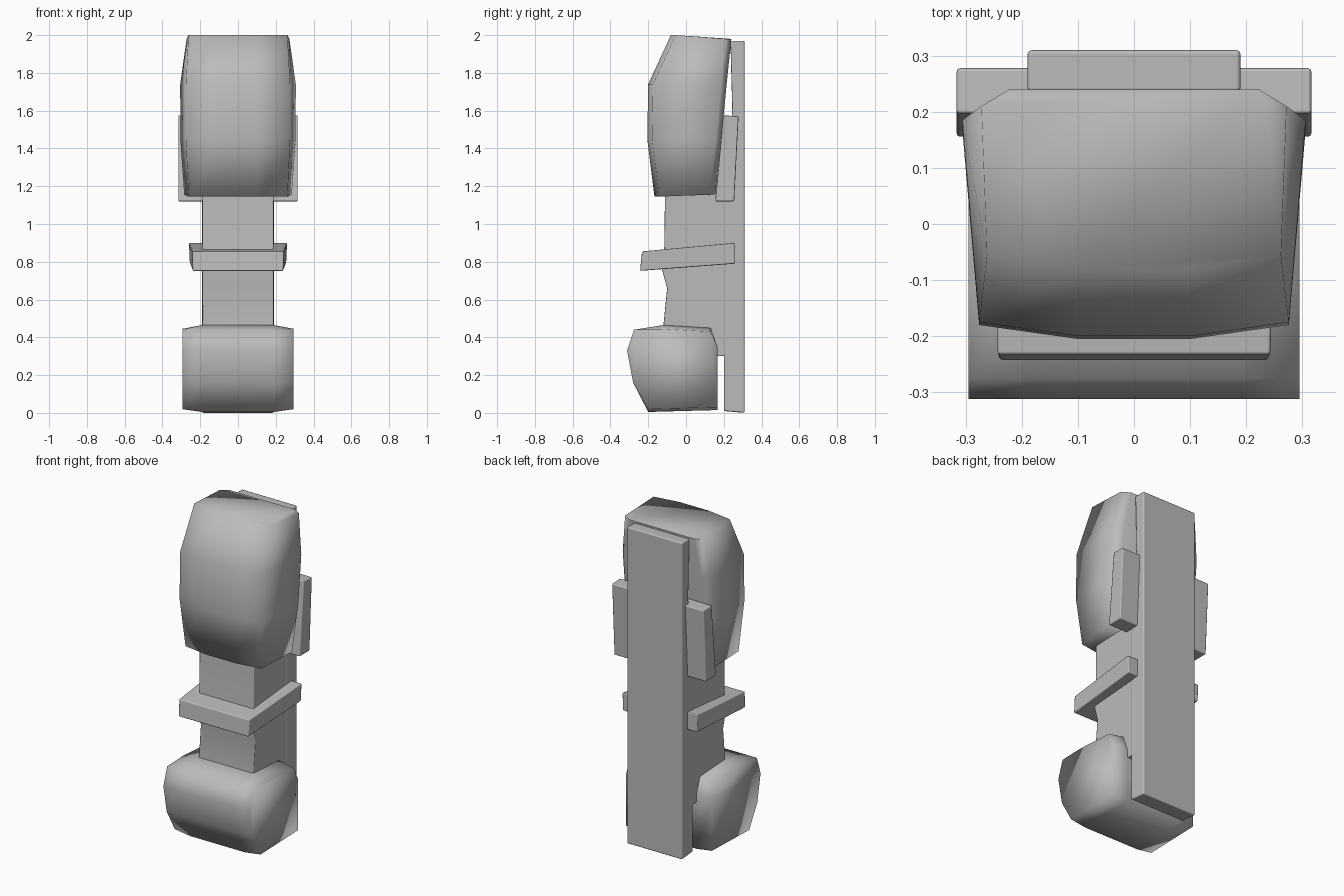
import bpy, bmesh, math

cube = bpy.data.objects.get("Cube")
if cube:
    bpy.data.objects.remove(cube, do_unlink=True)

stone = bpy.data.materials.new("grey_stone")
stone.use_nodes = True
grey = (0.5, 0.5, 0.5, 1)
stone.diffuse_color = grey
stone.node_tree.nodes["Principled BSDF"].inputs["Base Color"].default_value = grey


def loft(name, rings, bevel=0.0, angle=40):
    """Skin closed rings of points, cap both ends and smooth the result."""
    bm = bmesh.new()
    rows = [[bm.verts.new(p) for p in ring] for ring in rings]
    n = len(rows[0])
    for a, b in zip(rows, rows[1:]):
        for i in range(n):
            j = (i + 1) % n
            bm.faces.new((a[i], a[j], b[j], b[i]))
    bm.faces.new(rows[0][::-1])
    bm.faces.new(rows[-1])
    bmesh.ops.recalc_face_normals(bm, faces=bm.faces)
    mesh = bpy.data.meshes.new(name)
    bm.to_mesh(mesh)
    bm.free()
    mesh.materials.append(stone)
    obj = bpy.data.objects.new(name, mesh)
    bpy.context.collection.objects.link(obj)
    bpy.ops.object.select_all(action='DESELECT')
    obj.select_set(True)
    bpy.context.view_layer.objects.active = obj
    bpy.ops.object.shade_smooth_by_angle(angle=math.radians(angle))
    if bevel:
        mod = obj.modifiers.new("soft_edges", 'BEVEL')
        mod.width, mod.segments, mod.limit_method = bevel, 2, 'ANGLE'
        mod.harden_normals = True
    return obj


def across(profile, half):
    """Two copies of a (y, z) profile at -half and +half."""
    return [[(x, y, z) for y, z in profile] for x in (-half, half)]


# Rear post and neck
loft("rear_post", across([(0.2, 0.01), (0.31, 0.0), (0.31, 1.97), (0.235, 1.97),
                          (0.245, 1.6), (0.2, 1.2), (0.2, 0.4)], 0.19), 0.008)
loft("neck", across([(0.25, 0.3), (0.25, 1.25), (-0.11, 1.25), (-0.115, 0.88),
                     (-0.13, 0.77), (-0.1, 0.66), (-0.12, 0.46), (-0.12, 0.3)],
                    0.188), 0.006)

# Foot block: side profile, swelling a little above and below in the middle
foot = [(-0.2, 0.02), (-0.28, 0.16), (-0.312, 0.33), (-0.275, 0.44),
        (-0.12, 0.445), (0.13, 0.43), (0.167, 0.35), (0.167, 0.03)]


def foot_ring(x, swell):
    ring = []
    for y, z in foot:
        inner = -0.12 <= y < 0.15
        z += swell * 0.02 if inner else (-swell * 0.015 if z < 0.1 else 0)
        ring.append((x, y, z))
    return ring


loft("foot_block", [foot_ring(x, s) for x, s in
                    ((-0.295, 0), (-0.19, 1), (0.19, 1), (0.295, 0))], angle=100)

# Tilted collar, wider at the back
collar = [(-0.243, 0.752, 0.24), (-0.233, 0.855, 0.243),
          (0.257, 0.9, 0.26), (0.257, 0.79, 0.255)]
loft("collar", [[(s * w, y, z) for y, z, w in collar] for s in (-1, 1)], 0.006)

# Side flaps
flap = [(0.155, 1.12), (0.255, 1.12), (0.278, 1.57), (0.197, 1.575)]
for name, s in (("left_flap", 1), ("right_flap", -1)):
    loft(name, [[(s * x, y, z) for y, z in flap] for x in (0.1, 0.316)], 0.006)


# Head: horizontal rings with a bowed front and chamfered rear corners
def head_ring(z, w, wf, front, back, drop=0.0):
    half = [(0.1, front, z), (wf, front + 0.025, z),
            (w, back - 0.03, z - drop), (w - 0.05, back, z - drop)]
    return half + [(-x, y, h) for x, y, h in reversed(half)]


loft("head", [head_ring(1.145, 0.285, 0.262, -0.167, 0.155, -0.01),
              head_ring(1.45, 0.305, 0.276, -0.205, 0.187),
              head_ring(1.74, 0.306, 0.276, -0.2, 0.215),
              head_ring(2.0, 0.272, 0.262, -0.08, 0.24, 0.02)], angle=85)
